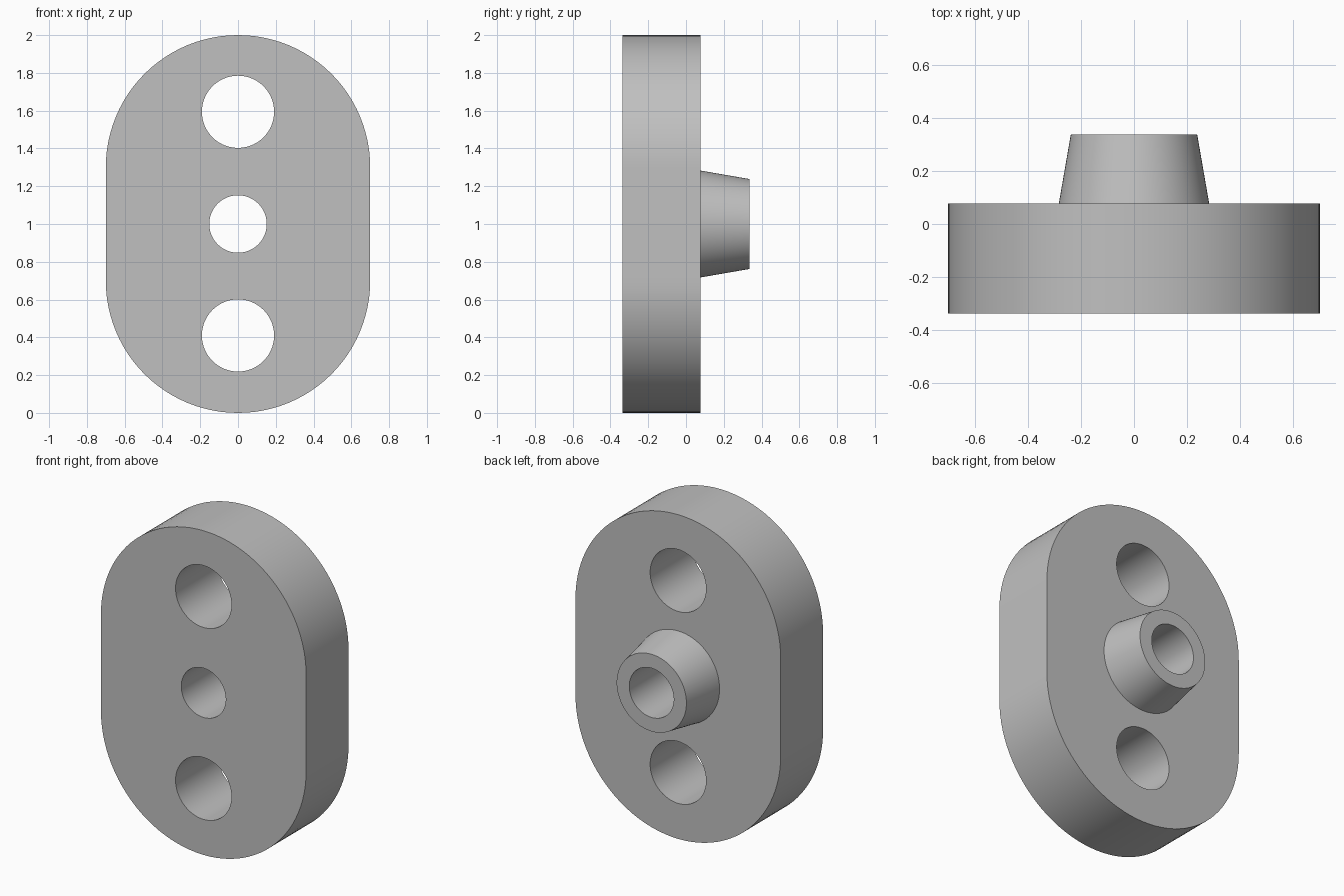
import bpy
import bmesh
from math import pi, sin, cos, radians
from mathutils import Matrix, Vector

if "Cube" in bpy.data.objects:
    bpy.data.objects.remove(bpy.data.objects["Cube"], do_unlink=True)

FRONT, FACE, TIP = -0.336, 0.077, 0.336   # plate front, plate back, boss end
RADIUS, LOW, HIGH = 0.70, 0.70, 1.30      # rounded plate ends
SEGMENTS = 96

grey = bpy.data.materials.new("plain grey")
grey.use_nodes = True
colour = (0.53, 0.53, 0.53, 1)
grey.diffuse_color = colour
grey.node_tree.nodes["Principled BSDF"].inputs["Base Color"].default_value = colour


def make_object(name, bm):
    bmesh.ops.recalc_face_normals(bm, faces=bm.faces)
    mesh = bpy.data.meshes.new(name)
    bm.to_mesh(mesh)
    bm.free()
    mesh.materials.append(grey)
    obj = bpy.data.objects.new(name, mesh)
    bpy.context.collection.objects.link(obj)
    return obj


def cone_along_y(name, z, y0, y1, r0, r1):
    """Solid cone or cylinder running from y0 to y1."""
    bm = bmesh.new()
    place = Matrix.Translation((0, (y0 + y1) / 2, z)) @ Matrix.Rotation(-pi / 2, 4, "X")
    bmesh.ops.create_cone(bm, cap_ends=True, segments=SEGMENTS, radius1=r0,
                          radius2=r1, depth=y1 - y0, matrix=place)
    return make_object(name, bm)


def combine(target, tool, operation):
    mod = target.modifiers.new(tool.name, "BOOLEAN")
    mod.operation = operation
    mod.solver = "EXACT"
    mod.object = tool
    bpy.context.view_layer.objects.active = target
    bpy.ops.object.modifier_apply(modifier=mod.name)
    bpy.data.objects.remove(tool, do_unlink=True)


# Plate: rounded outline extruded backwards
bm = bmesh.new()
half = SEGMENTS // 2
outline = []
for centre, start in ((HIGH, 0), (LOW, pi)):
    for i in range(half + 1):
        a = start + pi * i / half
        outline.append(bm.verts.new((RADIUS * cos(a), FRONT, centre + RADIUS * sin(a))))
face = bm.faces.new(outline)
new = bmesh.ops.extrude_face_region(bm, geom=[face])["geom"]
bmesh.ops.translate(bm, vec=Vector((0, FACE - FRONT, 0)),
                    verts=[v for v in new if isinstance(v, bmesh.types.BMVert)])
plate = make_object("mounting_plate", bm)

# Tapered boss on the back, rooted slightly inside the plate
sink = 0.05
taper = (0.283 - 0.238) / (TIP - FACE)
boss = cone_along_y("tapered_boss", 1, FACE - sink, TIP, 0.283 + taper * sink, 0.238)
combine(plate, boss, "UNION")

# Through holes: two bolt holes and the bore of the boss
for name, z, r in (("lower_hole", 0.41, 0.191), ("centre_bore", 1, 0.152),
                   ("upper_hole", 1.594, 0.191)):
    cutter = cone_along_y(name, z, FRONT - 0.1, TIP + 0.1, r, r)
    cutter.hide_render = True
    combine(plate, cutter, "DIFFERENCE")

# Smooth curved walls with crisp rims
bpy.ops.object.select_all(action="DESELECT")
plate.select_set(True)
bpy.context.view_layer.objects.active = plate
bpy.ops.object.shade_smooth_by_angle(angle=radians(30))
